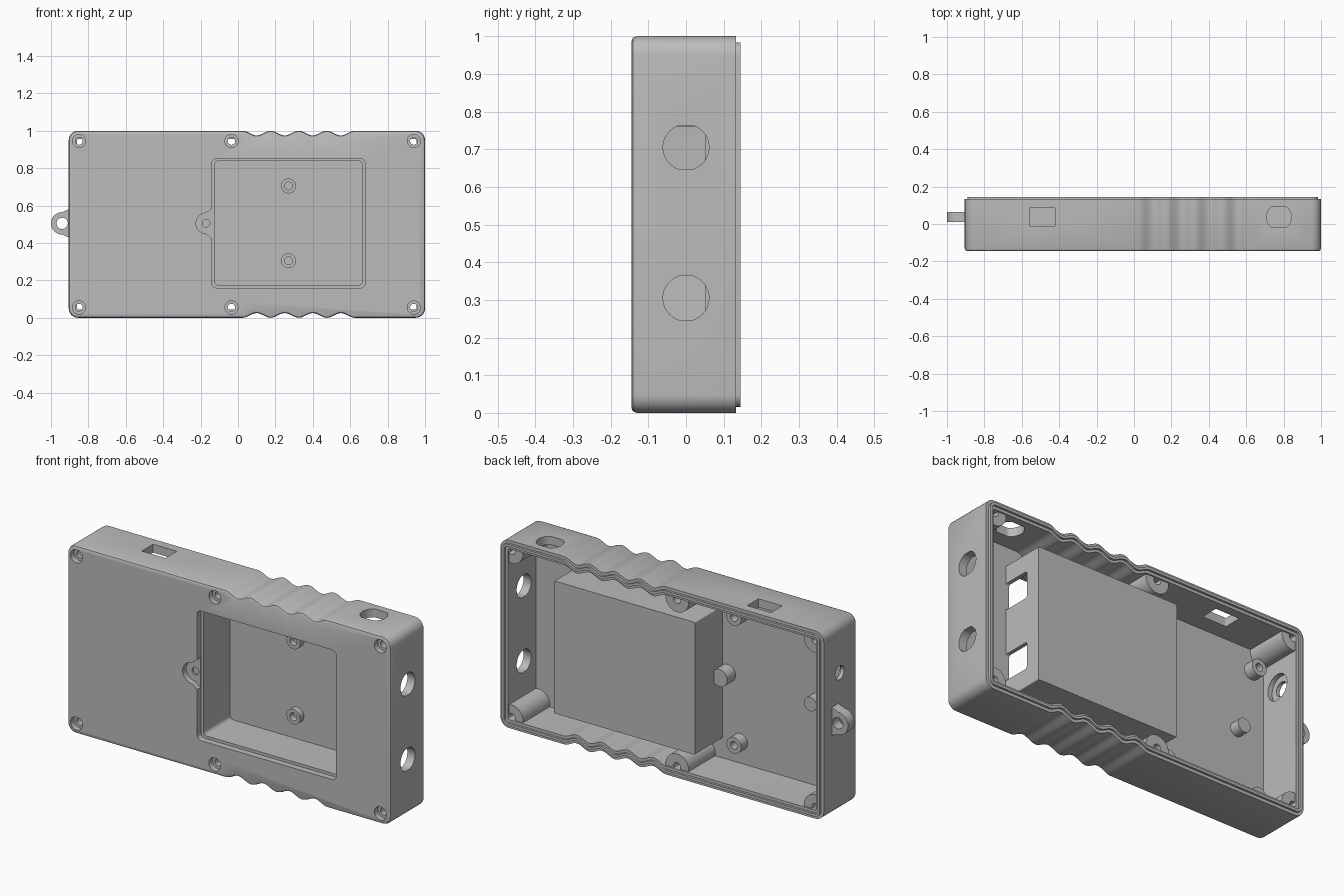
import bpy, bmesh
from math import sin, cos, pi, radians

cube = bpy.data.objects.get("Cube")
if cube:
    bpy.data.objects.remove(cube, do_unlink=True)

grey = bpy.data.materials.new("plain grey")
grey.use_nodes = True
COLOUR = (0.5, 0.5, 0.5, 1)
grey.diffuse_color = COLOUR
grey.node_tree.nodes["Principled BSDF"].inputs["Base Color"].default_value = COLOUR

LEFT, RIGHT, TOP = -0.905, 1.0, 1.0
FRONT, PANEL_IN, RIM = -0.145, -0.1, 0.133


def place(axis, pts, w):
    """Set a flat profile at distance w along an axis."""
    if axis == "x":
        return [(w, u, v) for u, v in pts]
    if axis == "y":
        return [(u, w, v) for u, v in pts]
    return [(u, v, w) for u, v in pts]


def circle(cu, cv, r, n=40, flat=1.0):
    return [(cu + r * cos(2 * pi * i / n),
             cv + max(-flat, min(flat, r * sin(2 * pi * i / n)))) for i in range(n)]


def rounded(u0, u1, v0, v1, r, n=6):
    pts = []
    corners = ((u1 - r, v1 - r), (u0 + r, v1 - r), (u0 + r, v0 + r), (u1 - r, v0 + r))
    for k, (cu, cv) in enumerate(corners):
        for i in range(n + 1):
            a = (k + i / n) * pi / 2
            pts.append((cu + r * cos(a), cv + r * sin(a)))
    return pts


def lug(cx, cz, r, root, flare, n=40):
    """Round tab whose right side flares out to a root line."""
    pts = []
    for i in range(n):
        a = 2 * pi * i / n
        if cos(a) > 0.001:
            pts.append((root, cz + flare * sin(a)))
        else:
            pts.append((cx + r * cos(a), cz + r * sin(a)))
    return pts


def loft(name, rings, closed=False):
    """Skin rings; either cap both ends or close into a tube."""
    bm = bmesh.new()
    rows = [[bm.verts.new(p) for p in ring] for ring in rings]
    pairs = list(zip(rows, rows[1:]))
    if closed:
        pairs.append((rows[-1], rows[0]))
    else:
        bm.faces.new(rows[0])
        bm.faces.new(rows[-1])
    for a, b in pairs:
        for i in range(len(a)):
            j = (i + 1) % len(a)
            bm.faces.new((a[i], a[j], b[j], b[i]))
    bmesh.ops.recalc_face_normals(bm, faces=bm.faces)
    mesh = bpy.data.meshes.new(name)
    bm.to_mesh(mesh)
    bm.free()
    mesh.materials.append(grey)
    ob = bpy.data.objects.new(name, mesh)
    bpy.context.collection.objects.link(ob)
    return ob


def prism(name, axis, pts, a, b):
    return loft(name, [place(axis, pts, a), place(axis, pts, b)])


def tube(name, outer, inner, a, b):
    return loft(name, [place("y", outer, a), place("y", outer, b),
                       place("y", inner, b), place("y", inner, a)], True)


def cut(target, axis, pts, a, b):
    cutter = prism("cutter", axis, pts, a, b)
    cutter.hide_render = True
    mod = target.modifiers.new("cut", "BOOLEAN")
    mod.operation, mod.solver, mod.object = "DIFFERENCE", "EXACT", cutter
    bpy.context.view_layer.objects.active = target
    bpy.ops.object.modifier_apply(modifier=mod.name)
    bpy.data.objects.remove(cutter, do_unlink=True)


# Case outline with finger grips along the top and bottom edges
def outline(inset, n=56):
    def dip(x):
        return 0.0125 * (1 - cos(2 * pi * (x - 0.025) / 0.15))
    xs = [0.025 + 0.6 * i / n for i in range(n + 1)]
    base = rounded(LEFT + inset, RIGHT - inset, inset, TOP - inset, max(0.05 - inset, 0.008))
    upper = [(x, TOP - inset - dip(x)) for x in reversed(xs)]
    lower = [(x, inset + dip(x)) for x in xs]
    return base[:7] + upper + base[7:21] + lower + base[21:]


steps = [(0.014, FRONT), (0.004, FRONT + 0.004), (0, FRONT + 0.014), (0, RIM),
         (0.016, RIM), (0.016, 0.145), (0.03, 0.145), (0.03, RIM), (0.045, RIM),
         (0.045, PANEL_IN)]
case = loft("case_shell", [place("y", outline(i), y) for i, y in steps])

# Battery opening with its latch recess
cut(case, "y", rounded(-0.14, 0.68, 0.16, 0.85, 0.025), -0.2, -0.05)
cut(case, "y", lug(-0.17, 0.505, 0.055, -0.135, 0.085), -0.2, -0.115)
cut(case, "y", circle(-0.17, 0.505, 0.02), -0.2, -0.05)

# Screw posts and countersunk holes
for x, row in ((-0.85, "left"), (-0.035, "middle"), (0.94, "right")):
    for z, level in ((0.055, "lower"), (0.945, "upper")):
        cut(case, "y", circle(x, z, 0.035), -0.2, -0.115)
        cut(case, "y", circle(x, z, 0.02), -0.2, -0.05)
        post = [(max(LEFT + 0.02, min(RIGHT - 0.02, u)), max(0.02, min(TOP - 0.02, v)))
                for u, v in circle(x, z, 0.068)]
        tube(f"screw_post_{level}_{row}", post, circle(x, z, 0.021), -0.105, 0.125)

# Side, top and end wall openings
for z in (0.305, 0.705):
    cut(case, "x", circle(0, z, 0.061, flat=0.058), 0.9, 1.1)
cut(case, "z", rounded(-0.56, -0.42, -0.01, 0.085, 0.004), 0.93, 1.1)
cut(case, "z", circle(0.775, 0.037, 0.067, flat=0.057), 0.93, 1.1)
cut(case, "x", circle(0, 0.74, 0.037), -1.0, -0.83)
cut(case, "x", circle(0, 0.74, 0.068), -0.885, -0.83)

# Battery tub, open to the front, with latch slots
outer = rounded(-0.145, 0.685, 0.15, 0.855, 0.006)
inner = rounded(-0.125, 0.665, 0.175, 0.838, 0.02)
tub = loft("battery_tub", [place("y", outer, 0.133), place("y", outer, -0.112),
                           place("y", inner, -0.112), place("y", inner, 0.112)])
for z in (0.315, 0.69):
    cut(tub, "x", rounded(-0.1, 0.05, z - 0.07, z + 0.07, 0.01), 0.64, 0.72)
for z, level in ((0.305, "lower"), (0.705, "upper")):
    tube(f"tub_boss_{level}", circle(0.27, z, 0.04), circle(0.27, z, 0.021), 0.08, 0.118)

# Board standoffs, locating pin and latch boss behind the front panel
for x, row in ((-0.79, "left"), (-0.25, "inner")):
    for z, level in ((0.16, "lower"), (0.84, "upper")):
        tube(f"standoff_{level}_{row}", circle(x, z, 0.043), circle(x, z, 0.02),
             -0.105, -0.045)
prism("locating_pin", "y", circle(-0.7, 0.5, 0.037), -0.105, -0.045)
prism("latch_boss", "y", circle(-0.176, 0.505, 0.046), -0.105, -0.03)

# Strap lug on the end wall
tube("strap_lug", lug(-0.94, 0.505, 0.06, -0.885, 0.085), circle(-0.94, 0.505, 0.03),
     0.01, 0.065)

# Smooth the round surfaces, keep the edges sharp
bpy.ops.object.select_all(action="DESELECT")
for ob in bpy.context.collection.objects:
    if ob.type == "MESH" and grey.name in ob.data.materials:
        ob.select_set(True)
        bpy.context.view_layer.objects.active = ob
bpy.ops.object.shade_smooth_by_angle(angle=radians(30))
